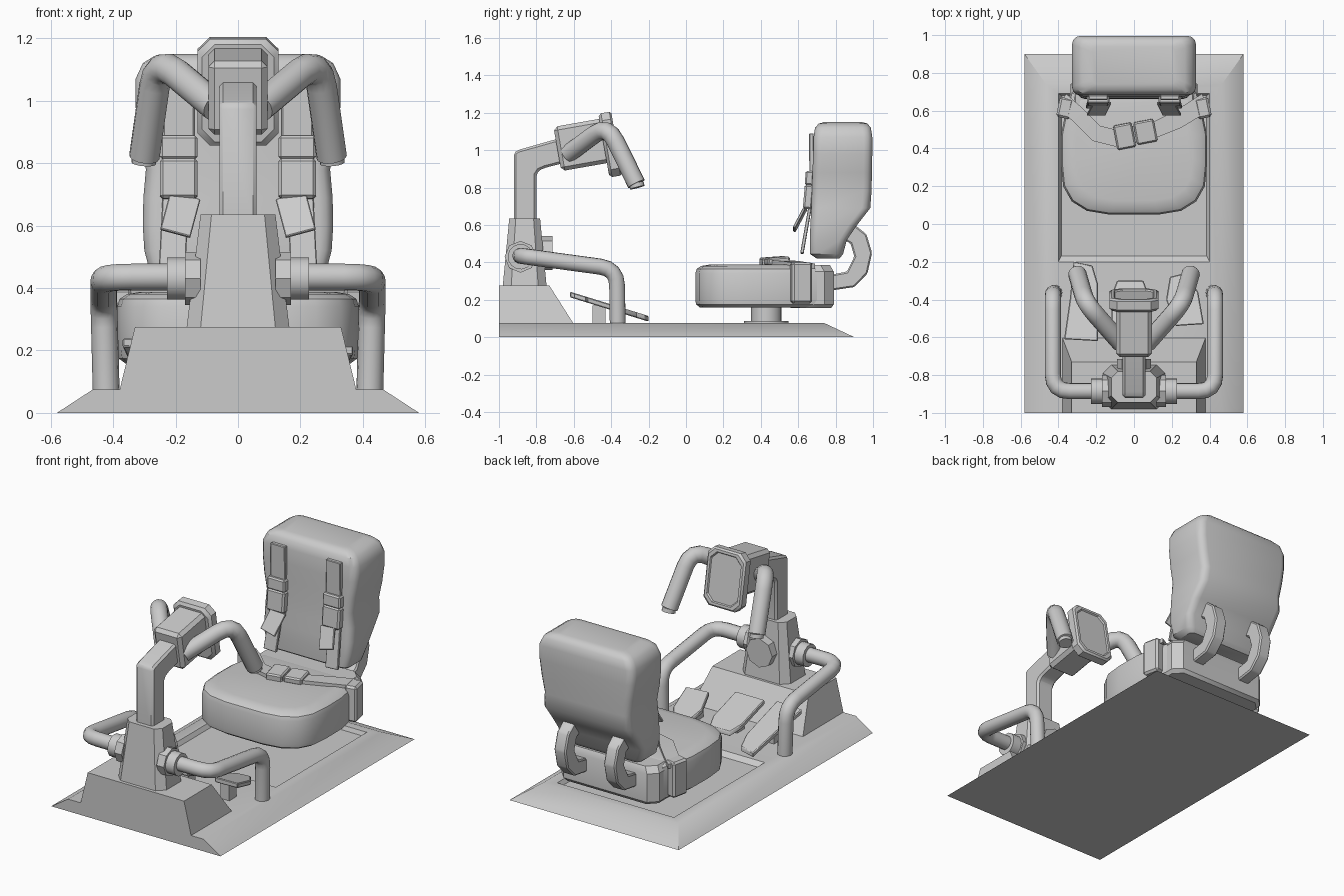
import bpy, bmesh, math
from mathutils import Vector, Matrix

grey = bpy.data.materials.new("plain grey")
grey.diffuse_color = (0.6, 0.6, 0.6, 1)


def make(name, verts, faces, bevel=0.0, matrix=None):
    bm = bmesh.new()
    vs = [bm.verts.new(v) for v in verts]
    for f in faces:
        bm.faces.new([vs[i] for i in f])
    bmesh.ops.recalc_face_normals(bm, faces=bm.faces)
    if bevel:
        bmesh.ops.bevel(bm, geom=bm.edges[:], offset=bevel, segments=1, affect='EDGES')
    if matrix:
        bm.transform(matrix)
    me = bpy.data.meshes.new(name)
    bm.to_mesh(me)
    bm.free()
    me.materials.append(grey)
    ob = bpy.data.objects.new(name, me)
    bpy.context.collection.objects.link(ob)
    bpy.ops.object.select_all(action='DESELECT')
    ob.select_set(True)
    bpy.context.view_layer.objects.active = ob
    bpy.ops.object.shade_smooth_by_angle(angle=math.radians(35))
    return ob


def loft(name, rings, bevel=0.0, matrix=None):
    n = len(rings[0])
    verts = [v for r in rings for v in r]
    faces = [(k * n + i, k * n + (i + 1) % n, (k + 1) * n + (i + 1) % n, (k + 1) * n + i)
             for k in range(len(rings) - 1) for i in range(n)]
    faces += [tuple(range(n))[::-1], tuple(range(len(verts) - n, len(verts)))]
    return make(name, verts, faces, bevel, matrix)


def rect(w, y0, y1, z):
    return [(-w, y0, z), (w, y0, z), (w, y1, z), (-w, y1, z)]


def rounded(w, y0, y1, r, z, seg=3):
    ring = []
    for cx, cy, a in ((w - r, y0 + r, -90), (w - r, y1 - r, 0),
                      (r - w, y1 - r, 90), (r - w, y0 + r, 180)):
        for i in range(seg + 1):
            t = math.radians(a + 90 * i / seg)
            ring.append((cx + r * math.cos(t), cy + r * math.sin(t), z))
    return ring


def box(name, centre, size, tilt=0, bevel=0.0, roll=0, turn=0):
    x, y, z = (s / 2 for s in size)
    m = (Matrix.Translation(centre) @ Matrix.Rotation(math.radians(turn), 4, 'Z')
         @ Matrix.Rotation(math.radians(roll), 4, 'Y') @ Matrix.Rotation(math.radians(tilt), 4, 'X'))
    return loft(name, [rect(x, -y, y, -z), rect(x, -y, y, z)], bevel, m)


def side_prism(name, outline, x0, x1, bevel=0.0):
    return loft(name, [[(x, y, z) for y, z in outline] for x in (x0, x1)], bevel)


def tube(name, pts, r, fillet=0.07, sides=14):
    pts = [Vector(p) for p in pts]
    path = [pts[0]]
    for a, b, c in zip(pts, pts[1:], pts[2:]):
        p = b + (a - b).normalized() * min(fillet, (a - b).length * 0.48)
        q = b + (c - b).normalized() * min(fillet, (c - b).length * 0.48)
        path += [p * (1 - t) ** 2 + b * 2 * t * (1 - t) + q * t * t for t in (0, .25, .5, .75, 1)]
    path.append(pts[-1])
    rings, normal = [], None
    for i, p in enumerate(path):
        d = (path[min(i + 1, len(path) - 1)] - path[max(i - 1, 0)]).normalized()
        normal = d.orthogonal() if normal is None else normal - d * normal.dot(d)
        normal.normalize()
        side = d.cross(normal)
        rings.append([p + r * (normal * math.cos(t) + side * math.sin(t))
                      for t in (2 * math.pi * k / sides for k in range(sides))])
    return loft(name, rings)


# Floor plate with sloped rim and shallow recess
loft("base_plate", [rect(0.58, -1, 0.9, 0), rect(0.465, -1, 0.74, 0.075),
                    rect(0.4, -0.2, 0.69, 0.075), rect(0.385, -0.17, 0.68, 0.05)])
# Front console wedge
loft("console", [rect(0.38, -1, -0.6, 0.07), rect(0.33, -1, -0.73, 0.275)])

# Steering column foot, post and head
loft("column_foot", [rounded(0.165, -0.98, -0.745, 0.045, 0.27, 1),
                     rounded(0.12, -0.945, -0.78, 0.035, 0.635, 1)])
side_prism("column_post", [(-0.92, 0.6), (-0.8, 0.6), (-0.8, 0.87), (-0.785, 0.892), (-0.755, 0.905),
                           (-0.6, 0.945), (-0.6, 1.085), (-0.9, 1.0), (-0.92, 0.985)], -0.06, 0.06, 0.012)
box("head_box", (0, -0.55, 1.03), (0.19, 0.28, 0.24), 10, 0.02)
head = Matrix.Translation((0, -0.405, 1.03)) @ Matrix.Rotation(math.radians(-80), 4, 'X')
loft("display_panel", [rounded(w, -h, h, 0.04, z, 1) for w, h, z in
                       ((0.115, 0.158, -0.035), (0.13, 0.173, -0.02), (0.13, 0.173, 0.025),
                        (0.12, 0.163, 0.035), (0.105, 0.148, 0.035), (0.1, 0.143, 0.027))], matrix=head)
tube("axle", [(-0.165, -0.885, 0.43), (0.165, -0.885, 0.43)], 0.06)
tube("rear_knob", [(0, -0.8, 0.45), (0, -0.715, 0.45)], 0.09, sides=8)

for s, side in ((-1, "left"), (1, "right")):
    # Steering handles
    tube(side + "_handle", [(s * 0.07, -0.63, 0.98), (s * 0.255, -0.42, 1.135),
                            (s * 0.3, -0.265, 0.82)], 0.049, 0.1)
    tube(side + "_handle_tip", [(s * 0.3, -0.266, 0.823), (s * 0.302, -0.26, 0.8)], 0.04)
    # Side rails and their collars
    tube(side + "_rail", [(s * 0.15, -0.885, 0.435), (s * 0.43, -0.885, 0.435),
                          (s * 0.43, -0.37, 0.365), (s * 0.422, -0.365, 0.06)], 0.043, 0.09)
    tube(side + "_collar", [(s * 0.165, -0.885, 0.43), (s * 0.228, -0.885, 0.43)], 0.068)
    tube(side + "_collar_flange", [(s * 0.12, -0.885, 0.43), (s * 0.17, -0.885, 0.43)], 0.085, sides=8)
    # Curved brackets joining backrest and seat
    side_prism(side + "_bracket",
               [(0.83, 0.6), (0.89, 0.61), (0.965, 0.55), (0.995, 0.45), (0.97, 0.34), (0.9, 0.268),
                (0.78, 0.25), (0.78, 0.335), (0.86, 0.35), (0.9, 0.43), (0.88, 0.5), (0.83, 0.53)],
               s * 0.17 - 0.04, s * 0.17 + 0.04, 0.008)
    # Lap belt anchors
    box(side + "_belt_anchor", (s * 0.365, 0.615, 0.29), (0.075, 0.11, 0.22), 0, 0.012, 0, s * 12)
    # Shoulder straps
    box(side + "_shoulder_strap", (s * 0.19, 0.672, 0.88), (0.1, 0.025, 0.42), 0.5, 0.004)
    box(side + "_strap_pad", (s * 0.19, 0.66, 0.85), (0.12, 0.045, 0.075), -2, 0.008)
    box(side + "_strap_buckle", (s * 0.19, 0.655, 0.75), (0.12, 0.05, 0.13), -5, 0.01)
    box(side + "_lower_strap", (s * 0.205, 0.643, 0.58), (0.085, 0.018, 0.27), -10, 0.003, s * -3)
    box(side + "_strap_flap", (s * 0.185, 0.61, 0.635), (0.1, 0.014, 0.14), -27, 0.003, s * -15)

# Pedals lying on one sloped plane, with stalks
pedals = {"left_pedal": [(-0.32, -0.2), (-0.22, -0.22), (-0.19, -0.32), (-0.19, -0.62), (-0.37, -0.61), (-0.34, -0.4)],
          "centre_pedal": [(-0.09, -0.3), (0.05, -0.3), (0.08, -0.38), (0.08, -0.6), (-0.12, -0.6), (-0.12, -0.38)],
          "right_pedal": [(0.19, -0.28), (0.27, -0.26), (0.34, -0.36), (0.37, -0.53), (0.22, -0.54), (0.17, -0.4)]}
for name, pts in pedals.items():
    loft(name, [[(x, y, 0.095 - (y + 0.2) * 0.31 + t) for x, y in pts] for t in (-0.012, 0.018)], 0.005)
    cx = sum(p[0] for p in pts) / len(pts)
    box(name + "_stalk", (cx, -0.465, 0.11), (0.06, 0.07, 0.12))

# Seat pedestal
tube("pedestal_flange", [(0, 0.43, 0.045), (0, 0.43, 0.087)], 0.12)
tube("pedestal", [(0, 0.43, 0.05), (0, 0.43, 0.18)], 0.082)

# Seat cushion
half = [(0.13, 0.05), (0.25, 0.07), (0.33, 0.12), (0.375, 0.2), (0.387, 0.32), (0.385, 0.48), (0.36, 0.6), (0.335, 0.7)]
outline = half + [(-x, y) for x, y in reversed(half)]
loft("seat_cushion", [[(x * k, 0.42 + (y - 0.42) * k, z) for x, y in outline] for k, z in
                      ((0.93, 0.158), (0.99, 0.175), (1, 0.2), (1, 0.34), (0.98, 0.365), (0.92, 0.38), (0.8, 0.388))])
loft("seat_rear", [rounded(w, 0.56, y, 0.05, z, 1) for w, y, z in
                   ((0.32, 0.775, 0.155), (0.335, 0.79, 0.175), (0.335, 0.79, 0.35), (0.31, 0.77, 0.385))])

# Backrest, swelling at the shoulders and hips
loft("backrest", [rounded(w, a, b, r, z) for z, w, a, b, r in
                  ((0.42, 0.25, 0.7, 0.82, 0.03), (0.445, 0.28, 0.663, 0.84, 0.04), (0.52, 0.3, 0.662, 0.86, 0.04),
                   (0.6, 0.305, 0.665, 0.915, 0.045), (0.69, 0.303, 0.67, 0.985, 0.045),
                   (0.78, 0.295, 0.673, 0.992, 0.045), (0.88, 0.315, 0.676, 0.994, 0.045),
                   (0.98, 0.328, 0.68, 0.996, 0.045), (1.07, 0.328, 0.682, 0.996, 0.045),
                   (1.12, 0.305, 0.69, 0.988, 0.045), (1.142, 0.27, 0.71, 0.97, 0.04), (1.15, 0.22, 0.74, 0.94, 0.03))])

# Lap belt draped over the cushion, with buckle
front = [(-0.4, 0.61), (-0.33, 0.55), (-0.22, 0.44), (-0.1, 0.41), (0.1, 0.45), (0.25, 0.51), (0.4, 0.6)]
back = [(-0.36, 0.69), (-0.28, 0.62), (-0.18, 0.52), (-0.1, 0.5), (0.1, 0.54), (0.22, 0.6), (0.36, 0.69)]
height = [0.385, 0.395, 0.4, 0.402, 0.402, 0.4, 0.385]
loft("lap_belt", [[(f[0], f[1], h - 0.02), (b[0], b[1], h - 0.02), (b[0], b[1], h + 0.008), (f[0], f[1], h + 0.008)]
                  for f, b, h in zip(front, back, height)])
box("buckle_left", (-0.05, 0.465, 0.407), (0.1, 0.13, 0.045), 4, 0.008, 0, 11)
box("buckle_right", (0.06, 0.488, 0.407), (0.11, 0.12, 0.04), 4, 0.008, 0, 11)
